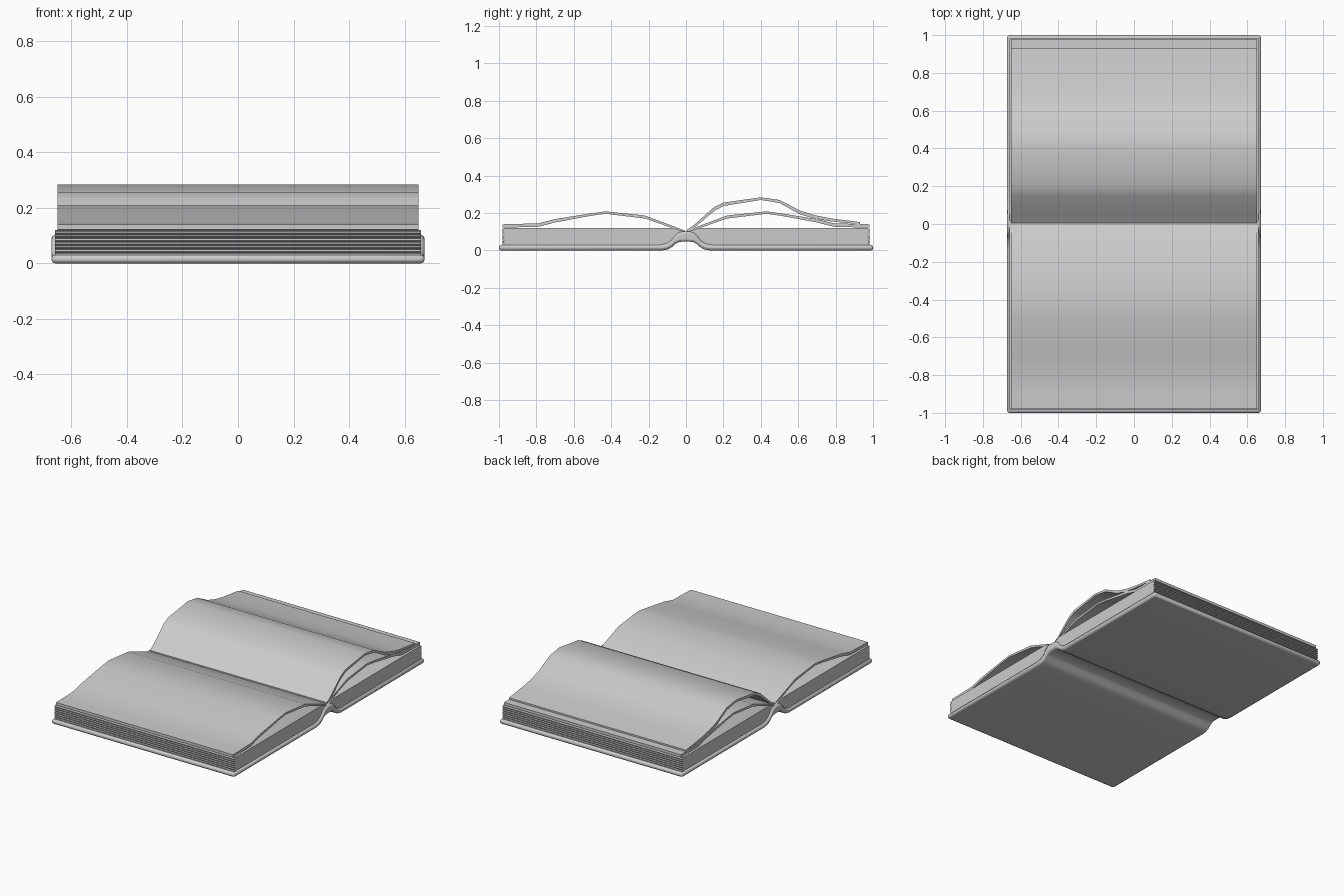
import bpy, bmesh, math

if "Cube" in bpy.data.objects:
    bpy.data.objects.remove(bpy.data.objects["Cube"])


def extrude_profile(name, profile, half_width, bevel=0.0):
    """Extrude a closed (y, z) outline along x into a solid."""
    bm = bmesh.new()
    left = [bm.verts.new((-half_width, y, z)) for y, z in profile]
    right = [bm.verts.new((half_width, y, z)) for y, z in profile]
    n = len(profile)
    for i in range(n):
        j = (i + 1) % n
        bm.faces.new((left[i], left[j], right[j], right[i]))
    bm.faces.new(left[::-1])
    bm.faces.new(right)
    bmesh.ops.recalc_face_normals(bm, faces=bm.faces)
    mesh = bpy.data.meshes.new(name)
    bm.to_mesh(mesh)
    bm.free()
    obj = bpy.data.objects.new(name, mesh)
    bpy.context.collection.objects.link(obj)
    bpy.ops.object.select_all(action='DESELECT')
    obj.select_set(True)
    bpy.context.view_layer.objects.active = obj
    bpy.ops.object.shade_smooth_by_angle(angle=math.radians(35))
    if bevel:
        mod = obj.modifiers.new("rounded_edges", 'BEVEL')
        mod.width = bevel
        mod.segments = 2
        mod.limit_method = 'ANGLE'
        mod.angle_limit = math.radians(60)
    return obj


def flip(points):
    return [(-y, z) for y, z in reversed(points)]


# Cover: two flat boards joined by a raised spine
cover_under = [(0, 0.048), (0.035, 0.046), (0.055, 0.036), (0.075, 0.018),
               (0.1, 0.005), (0.13, 0), (1.0, 0)]
cover_upper = [(1.0, 0.03), (0.14, 0.03), (0.105, 0.037), (0.08, 0.052),
               (0.06, 0.078), (0.04, 0.096), (0.015, 0.102)]
half = cover_under[1:] + cover_upper
extrude_profile("cover", [cover_under[0]] + half + flip(half), 0.672, 0.012)

# Page blocks with a ridged fore-edge
ridges, count = [], 7
z0, z1 = 0.028, 0.12
step = (z1 - z0) / count
for i in range(count):
    z = z0 + i * step
    ridges += [(0.985, z + 0.15 * step), (0.985, z + 0.6 * step),
               (0.972, z + 0.8 * step)]
block = [(0.02, 0.092), (0.055, 0.07), (0.08, 0.045), (0.13, z0), (0.972, z0)]
block += ridges + [(0.972, z1), (0.07, z1), (0.04, 0.112), (0.01, 0.102)]
extrude_profile("page_block_back", block, 0.66)
extrude_profile("page_block_front", flip(block), 0.66)


# Curved loose pages
def sheet(name, top, thickness, mirrored=False):
    under = [(y, z - t) for (y, z), t in zip(top, thickness)]
    outline = top + under[::-1]
    extrude_profile(name, flip(outline) if mirrored else outline, 0.65)


low = [(0.005, 0.106), (0.06, 0.127), (0.22, 0.187), (0.43, 0.209),
       (0.51, 0.198), (0.7, 0.168), (0.79, 0.145), (0.9, 0.142), (0.98, 0.14)]
low_t = [0.006, 0.012, 0.016, 0.013, 0.013, 0.018, 0.018, 0.018, 0.018]
sheet("low_page_back", low, low_t)
sheet("low_page_front", low, low_t, True)

high = [(0.005, 0.11), (0.05, 0.142), (0.15, 0.232), (0.2, 0.256), (0.4, 0.284),
        (0.5, 0.27), (0.61, 0.213), (0.69, 0.188), (0.77, 0.172), (0.93, 0.152)]
high_t = [0.008, 0.016, 0.022, 0.018, 0.014, 0.016, 0.02, 0.018, 0.016, 0.012]
sheet("high_page_back", high, high_t)
